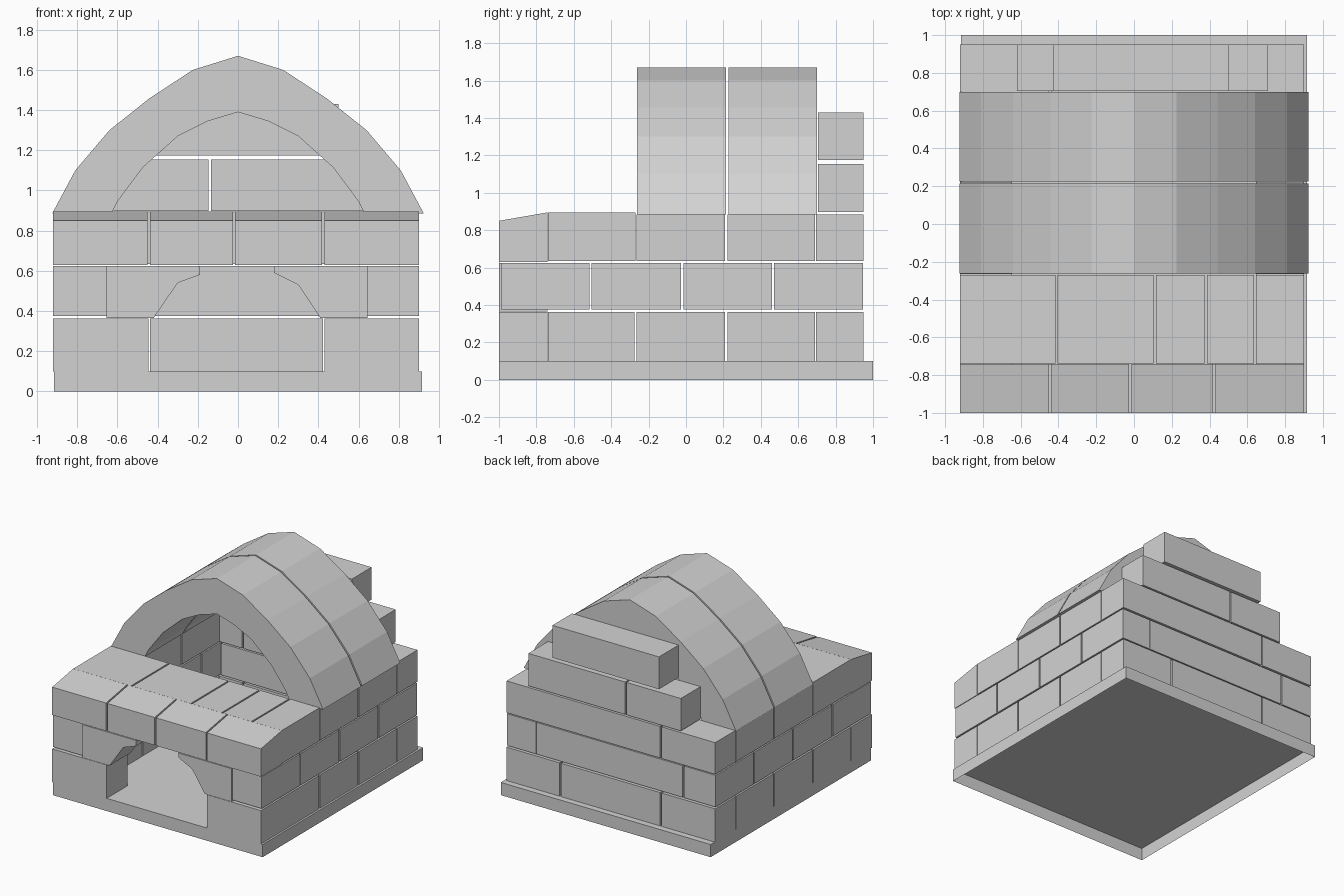
import bpy
import bmesh

cube = bpy.data.objects.get("Cube")
if cube:
    bpy.data.objects.remove(cube)

stone = bpy.data.materials.new("pale grey brick")
stone.use_nodes = True
GREY = (0.65, 0.65, 0.65, 1)
stone.diffuse_color = GREY
stone.node_tree.nodes["Principled BSDF"].inputs["Base Color"].default_value = GREY

GAP = 0.012              # open joint between bricks
OUT, INN = 0.91, 0.645   # outer and inner faces of the side walls
FRONT, BACK = -1.0, 0.95
LIP, SHELF, REAR = -0.74, -0.27, 0.69   # depth of front row, shelf row, back wall
COURSES = [(0.1, 0.363), (0.375, 0.625), (0.635, 0.885)]


def finish(bm, name):
    bmesh.ops.recalc_face_normals(bm, faces=bm.faces)
    mesh = bpy.data.meshes.new(name)
    bm.to_mesh(mesh)
    bm.free()
    mesh.materials.append(stone)
    obj = bpy.data.objects.new(name, mesh)
    bpy.context.collection.objects.link(obj)
    return obj


def prism(name, profile, start, end, axis="y"):
    """Extrude a profile: (x, z) along y, or (y, z) along x."""
    bm = bmesh.new()
    place = (lambda p, d: (p[0], d, p[1])) if axis == "y" else (lambda p, d: (d, p[0], p[1]))
    face = bm.faces.new([bm.verts.new(place(p, start)) for p in profile])
    new = bmesh.ops.extrude_face_region(bm, geom=[face])["geom"]
    step = (0, end - start, 0) if axis == "y" else (end - start, 0, 0)
    bmesh.ops.translate(bm, vec=step, verts=[v for v in new if isinstance(v, bmesh.types.BMVert)])
    return finish(bm, name)


def brick(name, x, y, z):
    profile = [(x[0], z[0]), (x[1], z[0]), (x[1], z[1]), (x[0], z[1])]
    return prism(name, profile, y[0], y[1])


def spans(cuts):
    """Split a run at its joints, leaving a gap at each inner one."""
    last = len(cuts) - 2
    return [(a + (GAP / 2 if i else 0), b - (GAP / 2 if i < last else 0))
            for i, (a, b) in enumerate(zip(cuts, cuts[1:]))]


def row_x(name, cuts, y, z):
    for s in spans(cuts):
        brick(name, s, y, z)


def side_rows(name, cuts, z):
    for s in spans(cuts):
        brick(name + "_left", (INN, OUT - 0.01), s, z)
        brick(name + "_right", (-OUT - 0.01, -INN), s, z)


# Base slab, open underneath
bm = bmesh.new()
bmesh.ops.create_cube(bm, size=1)
bmesh.ops.scale(bm, vec=(1.83, 2, 0.1), verts=bm.verts)
bmesh.ops.translate(bm, vec=(0, 0, 0.05), verts=bm.verts)
bmesh.ops.delete(bm, geom=[f for f in bm.faces if f.calc_center_median().z < 0.01], context="FACES")
finish(bm, "base_slab")

# Side walls, alternating joints
low, mid, top = COURSES
LEFT, RIGHT = OUT - 0.01, -OUT - 0.01
side_rows("low_side_brick", [LIP + 0.002, SHELF, 0.215, REAR], low)
side_rows("mid_side_brick", [-0.99, -0.51, -0.02, 0.465, 0.945], mid)
side_rows("top_side_brick", [SHELF + GAP / 2, 0.215, REAR], top)

# Back wall and its stepped upper tiers
rear = (REAR + 0.005, BACK)
row_x("low_back_brick", [RIGHT, -0.445, 0.43, LEFT], rear, low)
brick("mid_back_brick", (-INN + GAP, INN - 0.005), (REAR + 0.005, 0.945), mid)
row_x("top_back_brick", [RIGHT, -0.445, LEFT], rear, top)
row_x("lower_step_brick", [-0.62, -0.14, 0.71], (0.705, BACK), (0.897, 1.153))
brick("upper_step_brick", (-0.43, 0.5), (0.705, BACK), (1.175, 1.43))

# Front wall: door jambs, cut arch stones, sloped lintels
brick("right_jamb", (RIGHT, -0.445), (FRONT, LIP), low)
brick("left_jamb", (0.43, LEFT), (FRONT, LIP), low)
z0, z1 = mid
prism("right_door_stone", [(-0.655, z0 - 0.01), (-0.42, z0 - 0.01), (-0.30, 0.54),
                           (-0.19, 0.58), (-0.19, z1), (-0.655, z1)], FRONT, LIP)
prism("left_door_stone", [(0.645, z0 - 0.01), (0.41, z0 - 0.01), (0.30, 0.53),
                          (0.18, 0.59), (0.18, z1), (0.645, z1)], FRONT, LIP)
slope = [(FRONT, 0.63), (LIP, 0.63), (LIP, 0.895), (FRONT, 0.85)]
for a, b in spans([RIGHT, -0.445, -0.02, 0.425, LEFT]):
    prism("front_lintel", slope, a, b, "x")

# Shelf bricks in front of the vault
row_x("shelf_brick", [RIGHT, -0.41, 0.11, 0.38, 0.64, LEFT], (LIP + 0.001, SHELF), (0.635, 0.895))

# Barrel vault: two rings of wedge bricks
outer = [(0, 1.67), (0.225, 1.6), (0.443, 1.457), (0.64, 1.3), (0.81, 1.1), (0.925, 0.885)]
inner = [(0, 1.39), (0.15, 1.345), (0.3, 1.27), (0.473, 1.115), (0.6, 0.945), (0.63, 0.885)]
for ring in spans([-0.262, 0.22, 0.70]):
    for i in range(5):
        for side, name in ((1, "vault_brick_left"), (-1, "vault_brick_right")):
            wedge = [outer[i], outer[i + 1], inner[i + 1], inner[i]]
            prism(name, [(side * x, z) for x, z in wedge], *ring)
